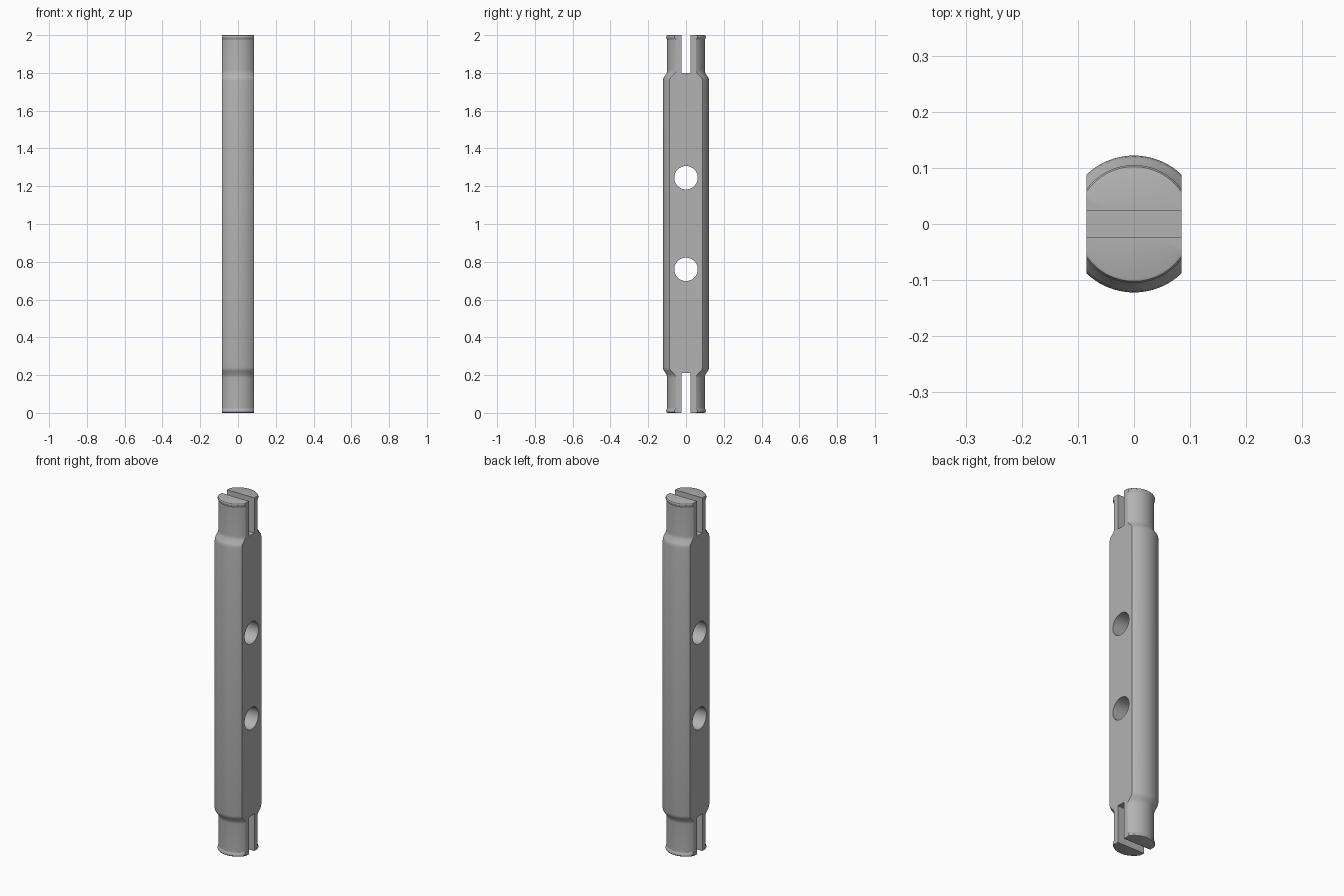
import bpy
import bmesh
import math
from mathutils import Matrix, Vector

if "Cube" in bpy.data.objects:
    bpy.data.objects.remove(bpy.data.objects["Cube"], do_unlink=True)

SEGMENTS = 96
FLAT_X = 0.085       # half distance between the two flats
SLOT_WIDTH = 0.048
HOLE_RADIUS = 0.062

grey = bpy.data.materials.new("plain grey")
grey.use_nodes = True
grey.diffuse_color = (0.45, 0.45, 0.45, 1)
grey.node_tree.nodes["Principled BSDF"].inputs["Base Color"].default_value = (0.45, 0.45, 0.45, 1)


def make_object(name, bm):
    mesh = bpy.data.meshes.new(name)
    bmesh.ops.recalc_face_normals(bm, faces=bm.faces)
    bm.to_mesh(mesh)
    bm.free()
    obj = bpy.data.objects.new(name, mesh)
    bpy.context.collection.objects.link(obj)
    return obj


def cut(target, cutter):
    cutter.hide_render = True
    mod = target.modifiers.new(cutter.name, "BOOLEAN")
    mod.operation = "DIFFERENCE"
    mod.solver = "EXACT"
    mod.object = cutter
    bpy.context.view_layer.objects.active = target
    bpy.ops.object.modifier_apply(modifier=mod.name)
    bpy.data.objects.remove(cutter, do_unlink=True)


# Half profile (radius, distance from the end): lip, neck, shoulder, body
end = [(0, 0), (0.097, 0), (0.102, 0.002), (0.105, 0.007), (0.105, 0.012),
       (0.103, 0.018), (0.1, 0.023), (0.1, 0.185), (0.101, 0.195),
       (0.104, 0.204), (0.116, 0.222), (0.12, 0.23), (0.122, 0.242)]
profile = end + [(r, 2 - d) for r, d in reversed(end)]

# Turned rod
bm = bmesh.new()
verts = [bm.verts.new((r, 0, z)) for r, z in profile]
edges = [bm.edges.new(pair) for pair in zip(verts, verts[1:])]
bmesh.ops.spin(bm, geom=verts + edges, cent=(0, 0, 0), axis=(0, 0, 1),
               angle=math.tau, steps=SEGMENTS, use_duplicate=False)
bmesh.ops.remove_doubles(bm, verts=bm.verts, dist=0.00005)

# Two flat sides
for side in (-1, 1):
    geom = bm.verts[:] + bm.edges[:] + bm.faces[:]
    result = bmesh.ops.bisect_plane(bm, geom=geom, plane_co=(side * FLAT_X, 0, 0),
                                    plane_no=(side, 0, 0), clear_outer=True)
    rim = [e for e in result["geom_cut"] if isinstance(e, bmesh.types.BMEdge)]
    bmesh.ops.contextual_create(bm, geom=rim)
rod = make_object("slotted_rod", bm)
rod.data.materials.append(grey)

# End slots
for name, low, high in (("bottom_slot", -0.1, 0.21), ("top_slot", 1.8, 2.1)):
    bm = bmesh.new()
    bmesh.ops.create_cube(bm, size=1)
    bmesh.ops.scale(bm, vec=(1, SLOT_WIDTH, high - low), verts=bm.verts)
    bmesh.ops.translate(bm, vec=Vector((0, 0, (low + high) / 2)), verts=bm.verts)
    cut(rod, make_object(name, bm))

# Cross holes through the flats
for name, z in (("lower_hole", 0.76), ("upper_hole", 1.245)):
    bm = bmesh.new()
    place = Matrix.Translation((0, 0, z)) @ Matrix.Rotation(math.pi / 2, 4, "Y")
    bmesh.ops.create_cone(bm, cap_ends=True, segments=64, radius1=HOLE_RADIUS,
                          radius2=HOLE_RADIUS, depth=1, matrix=place)
    cut(rod, make_object(name, bm))

# Smooth curves, sharp cut edges
bpy.ops.object.select_all(action="DESELECT")
rod.select_set(True)
bpy.context.view_layer.objects.active = rod
bpy.ops.object.shade_smooth_by_angle(angle=math.radians(30))
